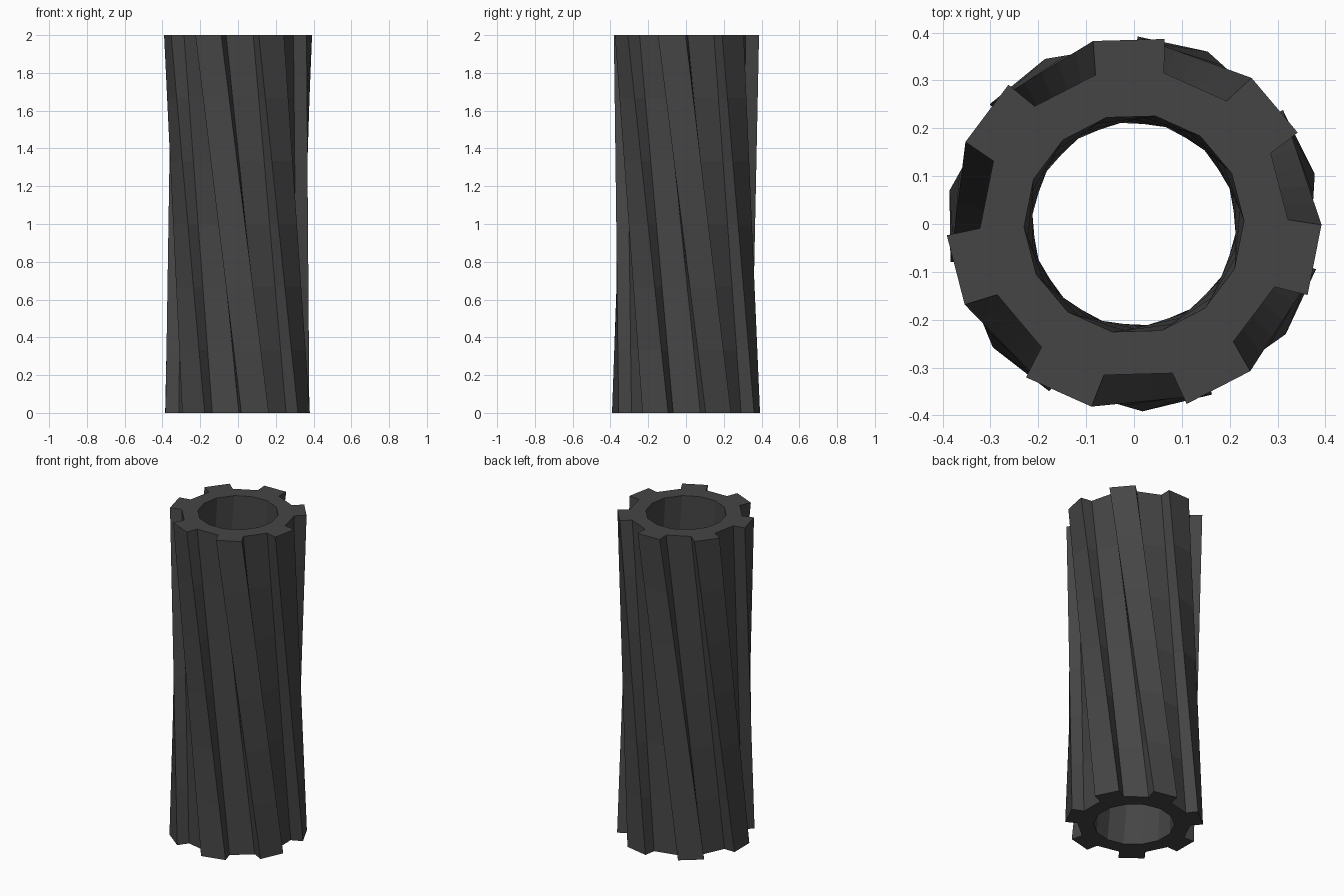
import bpy, bmesh
from math import radians, cos, sin, pi
from mathutils import Vector

if "Cube" in bpy.data.objects:
    bpy.data.objects.remove(bpy.data.objects["Cube"])

SIDES, LEVELS, HEIGHT = 14, 6, 2.0
R_IN, R_MID, R_OUT = 0.23, 0.322, 0.392
TOP_START, TWIST = radians(1.6), radians(37.7)
STEP, HALF_TOOTH = 2 * pi / SIDES, radians(11.0)

bm = bmesh.new()


def rail(radius, angle):
    """Straight slanted column of vertices from the turned base to the top."""
    def at(a, z):
        return Vector((radius * cos(a), radius * sin(a), z))
    bottom, top = at(angle + TWIST, 0), at(angle, HEIGHT)
    return [bm.verts.new(bottom.lerp(top, i / LEVELS)) for i in range(LEVELS + 1)]


def wall(a, b):
    for i in range(LEVELS):
        bm.faces.new((a[i], b[i], b[i + 1], a[i + 1]))


def caps(a, b, c, d):
    bm.faces.new((a[-1], b[-1], c[-1], d[-1]))
    bm.faces.new((d[0], c[0], b[0], a[0]))


# Fourteen-sided hollow core
inner = [rail(R_IN, TOP_START + k * STEP) for k in range(SIDES)]
mid = [rail(R_MID, TOP_START + k * STEP) for k in range(SIDES)]
for k in range(SIDES):
    n = (k + 1) % SIDES
    wall(inner[n], inner[k])
    caps(inner[k], mid[k], mid[n], inner[n])
    if k % 2 == 0:
        # Recess between ribs
        wall(mid[k], mid[n])
    else:
        # Raised rib
        centre = TOP_START + (k + 0.5) * STEP
        o1, o2 = rail(R_OUT, centre - HALF_TOOTH), rail(R_OUT, centre + HALF_TOOTH)
        wall(mid[k], o1)
        wall(o1, o2)
        wall(o2, mid[n])
        caps(mid[k], o1, o2, mid[n])

bmesh.ops.recalc_face_normals(bm, faces=bm.faces)
mesh = bpy.data.meshes.new("twisted_ribbed_tube")
bm.to_mesh(mesh)
bm.free()
tube = bpy.data.objects.new("twisted_ribbed_tube", mesh)
bpy.context.collection.objects.link(tube)

# Dark grey finish
dark = bpy.data.materials.new("dark_grey")
dark.diffuse_color = (0.06, 0.06, 0.06, 1)
dark.use_nodes = True
dark.node_tree.nodes["Principled BSDF"].inputs["Base Color"].default_value = dark.diffuse_color
mesh.materials.append(dark)
